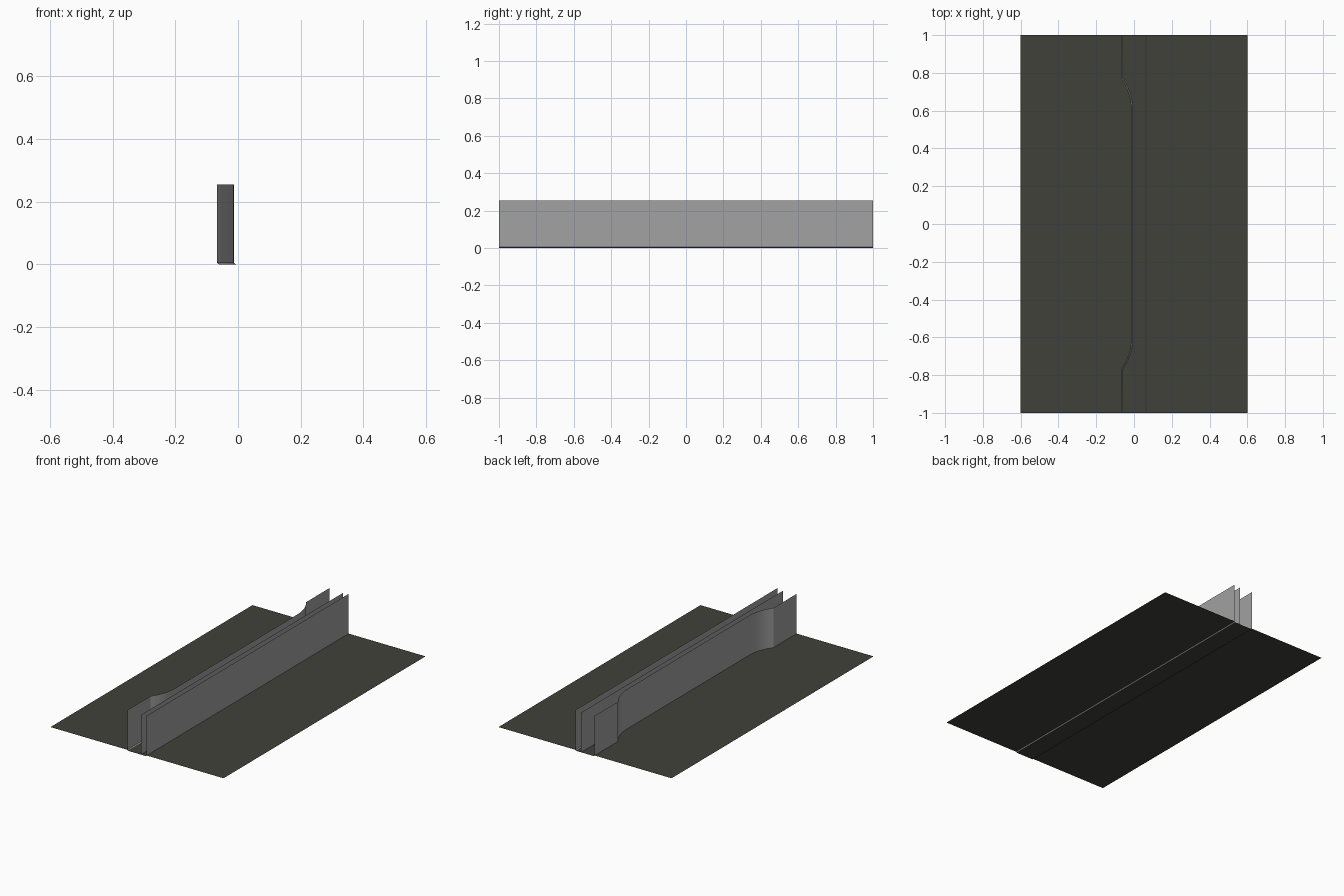
import bpy
import math

if "Cube" in bpy.data.objects:
    bpy.data.objects.remove(bpy.data.objects["Cube"])

# Colours
def material(name, rgb):
    m = bpy.data.materials.new(name)
    m.diffuse_color = (*rgb, 1)
    m.use_nodes = True
    m.node_tree.nodes["Principled BSDF"].inputs["Base Color"].default_value = m.diffuse_color
    return m

PAVING = material("dark_paving", (0.053, 0.053, 0.044))
GREY = material("panel_grey", (0.36, 0.36, 0.36))

STEP = 0.005      # pavement height above the road
LIP = 0.006       # kerb slope width
EDGE = 0.067      # kerb line
BULGE = 0.054     # how far the left pavement swells into the road
WALL = 0.249


def left_line():
    """Left kerb line: straight, arc out, straight, arc back, straight."""
    span, y0, n = 0.165, 0.605, 10
    r = (span ** 2 + BULGE ** 2) / (2 * BULGE)
    half = []
    for i in range(n + 1):
        d = span * i / n
        half.append((-EDGE + BULGE - (r - math.sqrt(r * r - d * d)), y0 + d))
    half.append((-EDGE, 1.0))
    return [(x, -y) for x, y in reversed(half)] + half


def ribbon(name, a, b, mat):
    """Strip of quads between two rows of points."""
    n = len(a)
    mesh = bpy.data.meshes.new(name)
    mesh.from_pydata(a + b, [], [(i, n + i, n + i + 1, i + 1) for i in range(n - 1)])
    mesh.materials.append(mat)
    ob = bpy.data.objects.new(name, mesh)
    bpy.context.collection.objects.link(ob)
    bpy.context.view_layer.objects.active = ob
    ob.select_set(True)
    bpy.ops.object.shade_smooth_by_angle(angle=math.radians(30))
    ob.select_set(False)
    return ob


def row(line, z, dx=0.0):
    return [(x + dx, y, z) for x, y in line]


def straight(x):
    return [(x, -1.0), (x, 1.0)]


left, right = left_line(), straight(EDGE)

# Road bed
road = EDGE - LIP
ribbon("road", row(straight(-road), 0), row(straight(road), 0), PAVING)

# Raised pavements
ribbon("left_pavement", [(-0.6, y, STEP) for _, y in left], row(left, STEP), PAVING)
ribbon("right_pavement", row(right, STEP), row(straight(0.6), STEP), PAVING)

# Sloping kerbs
ribbon("left_kerb", row(left, STEP), row(left, 0, LIP), GREY)
ribbon("right_kerb", row(right, 0, -LIP), row(right, STEP), GREY)

# Upright panels along both kerbs and the lane centre
middle = straight(BULGE / 2)
for name, line, z in (("left_panel", left, STEP), ("right_panel", right, STEP),
                      ("middle_panel", middle, 0)):
    ribbon(name, row(line, z + WALL), row(line, z), GREY)
